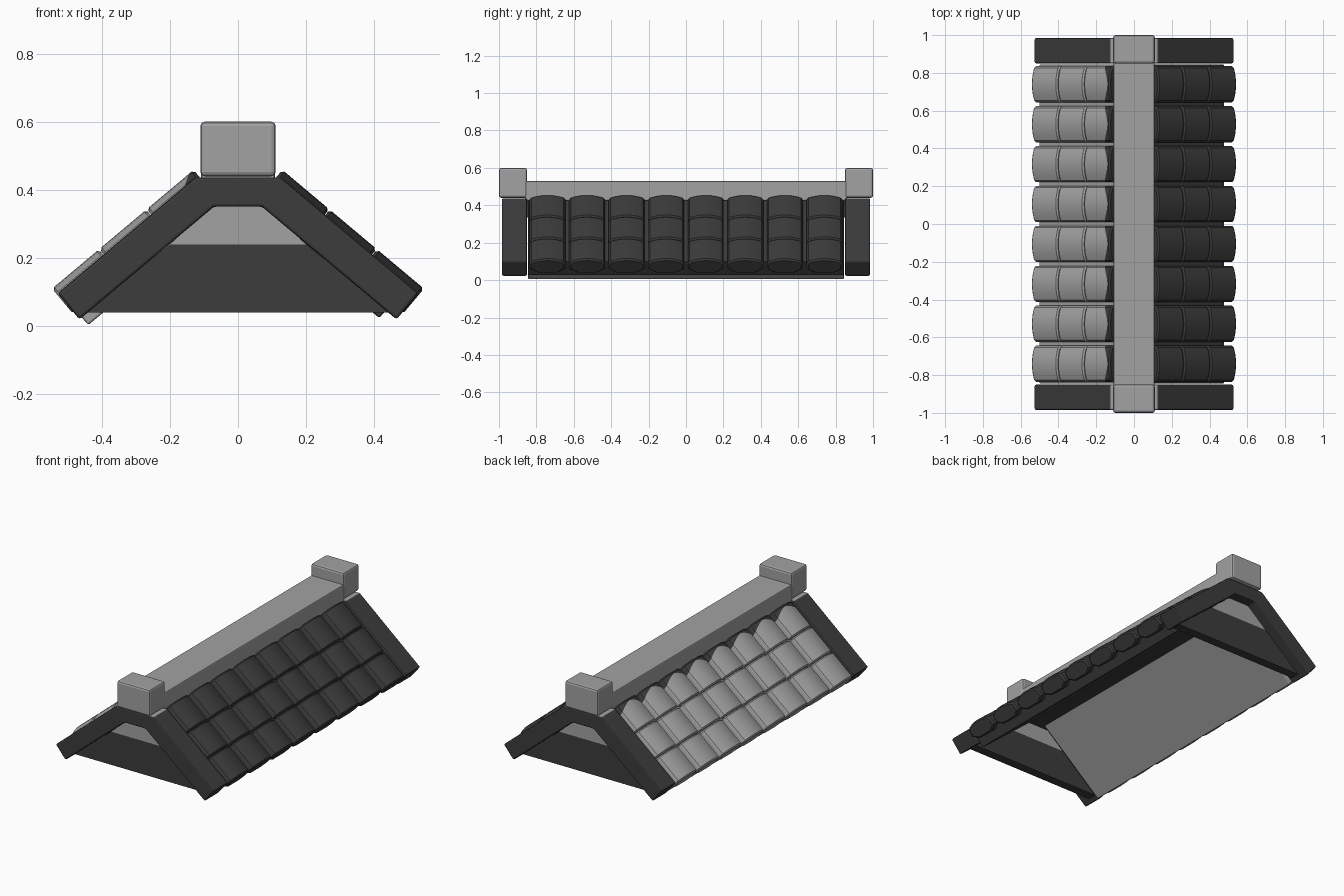
import bpy, bmesh, math

if "Cube" in bpy.data.objects:
    bpy.data.objects.remove(bpy.data.objects["Cube"])

A = math.radians(40)
C, S = math.cos(A), math.sin(A)


def material(name, v):
    m = bpy.data.materials.new(name)
    m.diffuse_color = (v, v, v, 1)
    m.use_nodes = True
    m.node_tree.nodes["Principled BSDF"].inputs["Base Color"].default_value = m.diffuse_color
    return m


GREY = material("light grey", 0.36)
DARK = material("charcoal", 0.045)


def finish(name, bm, mats, bevel=0.0, rule=None, smooth=False):
    bmesh.ops.recalc_face_normals(bm, faces=bm.faces)
    if bevel:
        bmesh.ops.bevel(bm, geom=list(bm.edges), offset=bevel, segments=2,
                        profile=0.5, affect='EDGES', clamp_overlap=True)
        bm.normal_update()
    if rule:
        for f in bm.faces:
            f.material_index = rule(f)
    me = bpy.data.meshes.new(name)
    bm.to_mesh(me)
    bm.free()
    for m in mats:
        me.materials.append(m)
    ob = bpy.data.objects.new(name, me)
    bpy.context.collection.objects.link(ob)
    if smooth:
        bpy.ops.object.select_all(action='DESELECT')
        ob.select_set(True)
        bpy.context.view_layer.objects.active = ob
        bpy.ops.object.shade_smooth_by_angle(angle=math.radians(35))
    return ob


def extrude_y(name, pts, y0, y1, mats, bevel=0.0, rule=None):
    """Prism from an x-z profile running along y."""
    bm = bmesh.new()
    a = [bm.verts.new((x, y0, z)) for x, z in pts]
    b = [bm.verts.new((x, y1, z)) for x, z in pts]
    bm.faces.new(a)
    bm.faces.new(b[::-1])
    for i in range(len(pts)):
        j = (i + 1) % len(pts)
        bm.faces.new((a[i], b[i], b[j], a[j]))
    return finish(name, bm, mats, bevel, rule)


def rect(x, z0, z1):
    return [(-x, z0), (x, z0), (x, z1), (-x, z1)]


def slope(d, n, side):
    """d runs down the slope, n is the height off it."""
    return side * (C * d + S * n), -S * d + C * n


def mirrored(half):
    return half + [(-x, z) for x, z in reversed(half)]


# Gable ends: barge boards, two-tone infill panels and ridge end blocks
board = mirrored([(0.07, 0.351), (0.465, 0.02), (0.529, 0.097), (0.125, 0.437)])
# outline order: inner edge, then outer edge over the top
right = [(0.07, 0.351), (0.465, 0.02), (0.529, 0.097), (0.125, 0.437)]
left = [(-x, z) for x, z in reversed(right)]
board = right + left
for s, tag in ((-1, "front"), (1, "back")):
    extrude_y(tag + "_barge_board", board, s * 0.985, s * 0.85, [DARK, GREY], 0.008,
              lambda f: 1 if f.normal.z > 0.9 and f.calc_center_median().z > 0.42 else 0)
    extrude_y(tag + "_gable_panel", rect(0.45, 0.04, 0.04)[:2] + [(0.20, 0.24), (-0.20, 0.24)],
              s * 0.925, s * 0.87, [DARK])
    extrude_y(tag + "_gable_upper_panel", [(-0.20, 0.24), (0.20, 0.24), (0.07, 0.36), (-0.07, 0.36)],
              s * 0.925, s * 0.87, [GREY])
    extrude_y(tag + "_ridge_block", rect(0.11, 0.44, 0.60), s * 1.0, s * 0.85, [GREY], 0.012)

# Ridge beam and its underside
extrude_y("ridge_beam", rect(0.108, 0.425, 0.53), -0.86, 0.86, [GREY], 0.006)
extrude_y("ridge_soffit", rect(0.085, 0.335, 0.43), -0.87, 0.87, [DARK])

# Sloped roof slabs
for side, end, mat, tag in ((-1, 0.334, GREY, "left"), (1, 0.302, DARK, "right")):
    pts = [slope(d, n, side) for d, n in
           ((-0.206, 0.285), (end, 0.285), (end, 0.385), (-0.206, 0.385))]
    extrude_y(tag + "_roof_slab", pts, -0.845, 0.845, [mat], 0.006)


# Rounded roof tiles: 8 columns by 3 courses on each slope
W, L, START, PITCH = 0.096, 0.1813, -0.196, 0.2115


def section():
    """Tile cross-section: arched top, shallow curved underside."""
    top = [(W * t, 0.435 - 0.022 * t * t) for t in (-0.9, -0.6, -0.3, 0, 0.3, 0.6, 0.9)]
    low = [(W, 0.402), (W, 0.365), (0.55 * W, 0.338), (-0.55 * W, 0.338), (-W, 0.365), (-W, 0.402)]
    return top + low


def add_tile(bm, yc, d0, side, tipped):
    # rings: (offset down the slope, shrink, extra offset toward the edges)
    rings = [(0.001, 0.90, 0), (0.009, 1, 0), (0.014, 1, 0.04), (L - 0.009, 1, 0), (L - 0.001, 0.90, 0)]
    loops = []
    for off, k, edge in rings:
        loop = []
        for y, n in section():
            d = d0 + off + edge * (abs(y) / W) ** 1.5
            x, z = slope(d, 0.385 + (n - 0.385) * (k if k == 1 else 0.84), side)
            loop.append(bm.verts.new((x, yc + y * k, z)))
        loops.append(loop)
    cap = [bm.faces.new(loops[0])]
    bm.faces.new(loops[-1][::-1])
    n = len(loops[0])
    for r in range(4):
        for i in range(n):
            j = (i + 1) % n
            f = bm.faces.new((loops[r][i], loops[r][j], loops[r + 1][j], loops[r + 1][i]))
            if r < 2:
                cap.append(f)
    # the ridge end of the top course on the pale slope is charcoal
    if tipped:
        for f in cap:
            f.material_index = 1


for side, mat, tag in ((-1, GREY, "left"), (1, DARK, "right")):
    bm = bmesh.new()
    for col in range(8):
        for row in range(3):
            add_tile(bm, (col - 3.5) * PITCH, START + row * L, side, side < 0 and row == 0)
    finish(tag + "_roof_tiles", bm, [mat, DARK], smooth=True)
